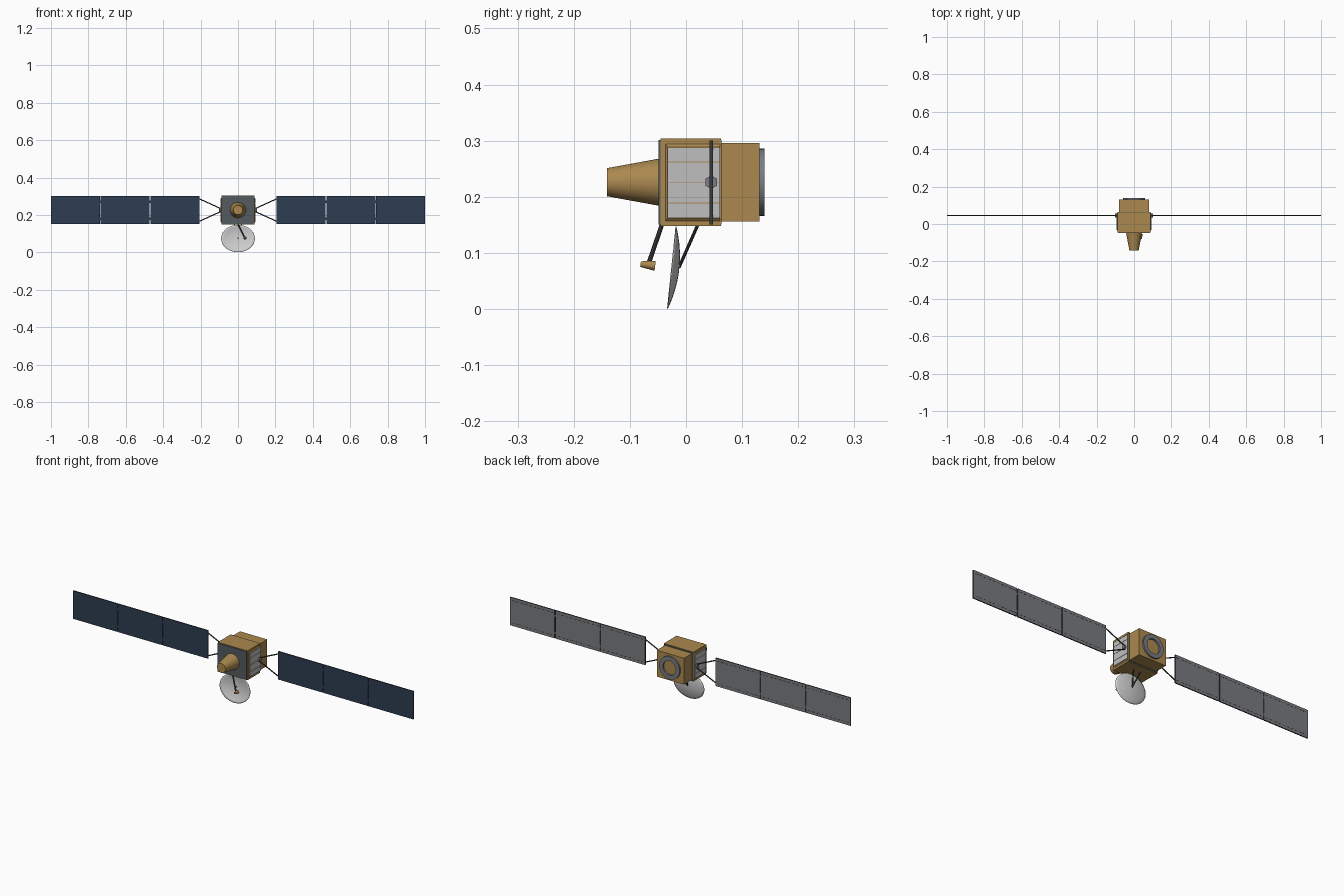
import bpy, bmesh, math
from mathutils import Vector, Matrix

cube = bpy.data.objects.get("Cube")
if cube:
    bpy.data.objects.remove(cube, do_unlink=True)


def material(name, *rgb):
    m = bpy.data.materials.new(name)
    m.use_nodes = True
    m.diffuse_color = (*rgb, 1)
    m.node_tree.nodes["Principled BSDF"].inputs["Base Color"].default_value = (*rgb, 1)
    return m


GOLD = material("gold foil", 0.41, 0.25, 0.08)
NAVY = material("solar cell navy", 0.027, 0.047, 0.085)
BACKING = material("panel backing grey", 0.19, 0.2, 0.215)
DARK = material("dark strut grey", 0.04, 0.042, 0.046)
SLATE = material("slate plate", 0.09, 0.105, 0.115)
SILVER = material("radiator silver", 0.52, 0.52, 0.53)
WHITE = material("dish light grey", 0.62, 0.62, 0.62)
STEEL = material("ring steel", 0.19, 0.2, 0.23)


def finish(name, bm, *mats, smooth=True):
    bmesh.ops.recalc_face_normals(bm, faces=bm.faces)
    mesh = bpy.data.meshes.new(name)
    bm.to_mesh(mesh)
    bm.free()
    for m in mats:
        mesh.materials.append(m)
    if smooth:
        mesh.shade_smooth()
        mesh.set_sharp_from_angle(angle=math.radians(35))
    ob = bpy.data.objects.new(name, mesh)
    bpy.context.collection.objects.link(ob)
    return ob


def add_box(bm, lo, hi):
    lo, hi = Vector(lo), Vector(hi)
    mat = Matrix.Translation((lo + hi) / 2) @ Matrix.Diagonal((*(hi - lo), 1))
    return bmesh.ops.create_cube(bm, size=1, matrix=mat)["verts"]


def box(name, lo, hi, mat):
    bm = bmesh.new()
    add_box(bm, lo, hi)
    return finish(name, bm, mat, smooth=False)


def rod(name, a, b, r1, r2, mat, sides=8):
    """Cylinder or cone from point a (radius r1) to point b (radius r2)."""
    a, b = Vector(a), Vector(b)
    turn = (b - a).to_track_quat("Z", "Y").to_matrix().to_4x4()
    bm = bmesh.new()
    bmesh.ops.create_cone(bm, cap_ends=True, segments=sides, radius1=r1, radius2=r2,
                          depth=(b - a).length, matrix=Matrix.Translation((a + b) / 2) @ turn)
    return finish(name, bm, mat, smooth=sides > 8)


def lathe_y(name, profile, center_z, mat, sides=40):
    """Closed (radius, y) profile spun around a front-to-back axis."""
    bm = bmesh.new()
    rings = []
    for i in range(sides):
        a = 2 * math.pi * i / sides
        rings.append([bm.verts.new((r * math.cos(a), y, center_z + r * math.sin(a)))
                      for r, y in profile])
    n = len(profile)
    for i in range(sides):
        p, q = rings[i], rings[(i + 1) % sides]
        for j in range(n):
            k = (j + 1) % n
            bm.faces.new((p[j], q[j], q[k], p[k]))
    return finish(name, bm, mat)


MID = 0.226       # height of the body axis
WING_Y = 0.045    # plane of the solar wings

# Main body, service module and end plates
box("main_body", (-0.087, -0.045, 0.148), (0.087, 0.062, 0.304), GOLD)
box("rear_module", (-0.08, 0.06, 0.156), (0.08, 0.131, 0.296), GOLD)
box("front_plate", (-0.085, -0.049, 0.151), (0.085, -0.044, 0.301), SLATE)
box("rear_plate", (-0.085, 0.061, 0.151), (0.085, 0.0635, 0.301), SLATE)

# Rear docking ring with a gold centre
lathe_y("rear_ring", [(0.06, 0.13), (0.06, 0.14), (0.038, 0.14), (0.038, 0.13)], MID, STEEL)

# Front telescope baffle with a slightly recessed mouth
rod("telescope_baffle", (0, -0.048, MID), (0, -0.141, MID), 0.042, 0.025, GOLD, 40)

for side, label in ((1, "left"), (-1, "right")):
    # Raised side block, tapering outward
    bm = bmesh.new()
    verts = add_box(bm, (0.086, -0.037, 0.156), (0.091, 0.061, 0.295))
    for v in verts:
        if v.co.x > 0.09:
            v.co.y += 0.004 if v.co.y < 0 else 0
            v.co.z += 0.006 if v.co.z < MID else -0.006
        v.co.x *= side
    finish(label + "_side_block", bm, GOLD, smooth=False)

    # Radiator slats
    edges = (0.162, 0.189, 0.225, 0.262, 0.288)
    bm = bmesh.new()
    for low, high in zip(edges, edges[1:]):
        add_box(bm, (side * 0.0905, -0.033, low + 0.0007), (side * 0.0935, 0.06, high - 0.0007))
    finish(label + "_radiator_slats", bm, SILVER, smooth=False)

    # Wing hub and its spreading struts
    rod(label + "_wing_hub", (side * 0.088, WING_Y, MID), (side * 0.102, WING_Y, MID),
        0.012, 0.012, STEEL, 6)
    for up, where in ((1, "upper"), (-1, "lower")):
        rod(f"{label}_{where}_wing_strut", (side * 0.092, WING_Y, MID + up * 0.008),
            (side * 0.209, WING_Y, MID + up * 0.061), 0.003, 0.003, DARK)

    # Three solar panels: cells in front, grey backing, dark rims
    start, width, gap = 0.207, 0.2617, 0.004
    for i in range(3):
        x = start + i * (width + gap)
        bm = bmesh.new()
        add_box(bm, (side * x, WING_Y - 0.003, 0.151), (side * (x + width), WING_Y + 0.003, 0.3))
        bmesh.ops.recalc_face_normals(bm, faces=bm.faces)
        bm.normal_update()
        for f in bm.faces:
            f.material_index = 0 if f.normal.y < -0.5 else 1 if f.normal.y > 0.5 else 2
        finish(f"{label}_solar_panel_{i + 1}", bm, NAVY, BACKING, DARK, smooth=False)

        # Dashed lines along the backing
        bm = bmesh.new()
        for z in (0.166, 0.285):
            for k in range(10):
                dx = x + 0.008 + k * 0.025
                add_box(bm, (side * dx, WING_Y + 0.0028, z - 0.001),
                        (side * (dx + 0.016), WING_Y + 0.0036, z + 0.001))
        finish(f"{label}_panel_dashes_{i + 1}", bm, DARK, smooth=False)

    # Hinge bars between the panels
    for i in (1, 2):
        x = start + i * (width + gap) - gap
        for z in (0.18, 0.271):
            box(f"{label}_hinge", (side * (x - 0.001), WING_Y - 0.002, z - 0.006),
                (side * (x + gap + 0.001), WING_Y + 0.002, z + 0.006), DARK)

    # Dish support leg
    rod(label + "_dish_leg", (side * 0.02, 0.021, 0.15), (0, -0.0125, 0.074),
        0.003, 0.003, DARK)

# Oval dish, tilted slightly downward, hollow towards the front
low, high = Vector((0, -0.033, 0.001)), Vector((0, -0.018, 0.147))
rim_center, up = (low + high) / 2, (high - low) / 2
back = Vector((0, up.z, -up.y)).normalized()
bm = bmesh.new()
pole = bm.verts.new(rim_center + back * 0.013)
previous = None
for ring in range(1, 9):
    t, count = ring / 8, 40
    row = [bm.verts.new(rim_center + back * 0.013 * (1 - t * t)
                        + Vector((0.09 * t * math.cos(2 * math.pi * i / count), 0, 0))
                        + up * t * math.sin(2 * math.pi * i / count)) for i in range(count)]
    for i in range(count):
        j = (i + 1) % count
        if previous:
            bm.faces.new((previous[i], previous[j], row[j], row[i]))
        else:
            bm.faces.new((pole, row[j], row[i]))
    previous = row
dish = finish("dish", bm, WHITE)
shell = dish.modifiers.new("shell", "SOLIDIFY")
shell.thickness = 0.0015
shell.offset = 0

# Dish feed: arm and horn
rod("feed_arm", (0, -0.043, 0.15), (0.035, -0.067, 0.08), 0.004, 0.004, DARK)
rod("feed_horn", (0.037, -0.081, 0.08), (0.037, -0.055, 0.077), 0.005, 0.009, GOLD, 16)
